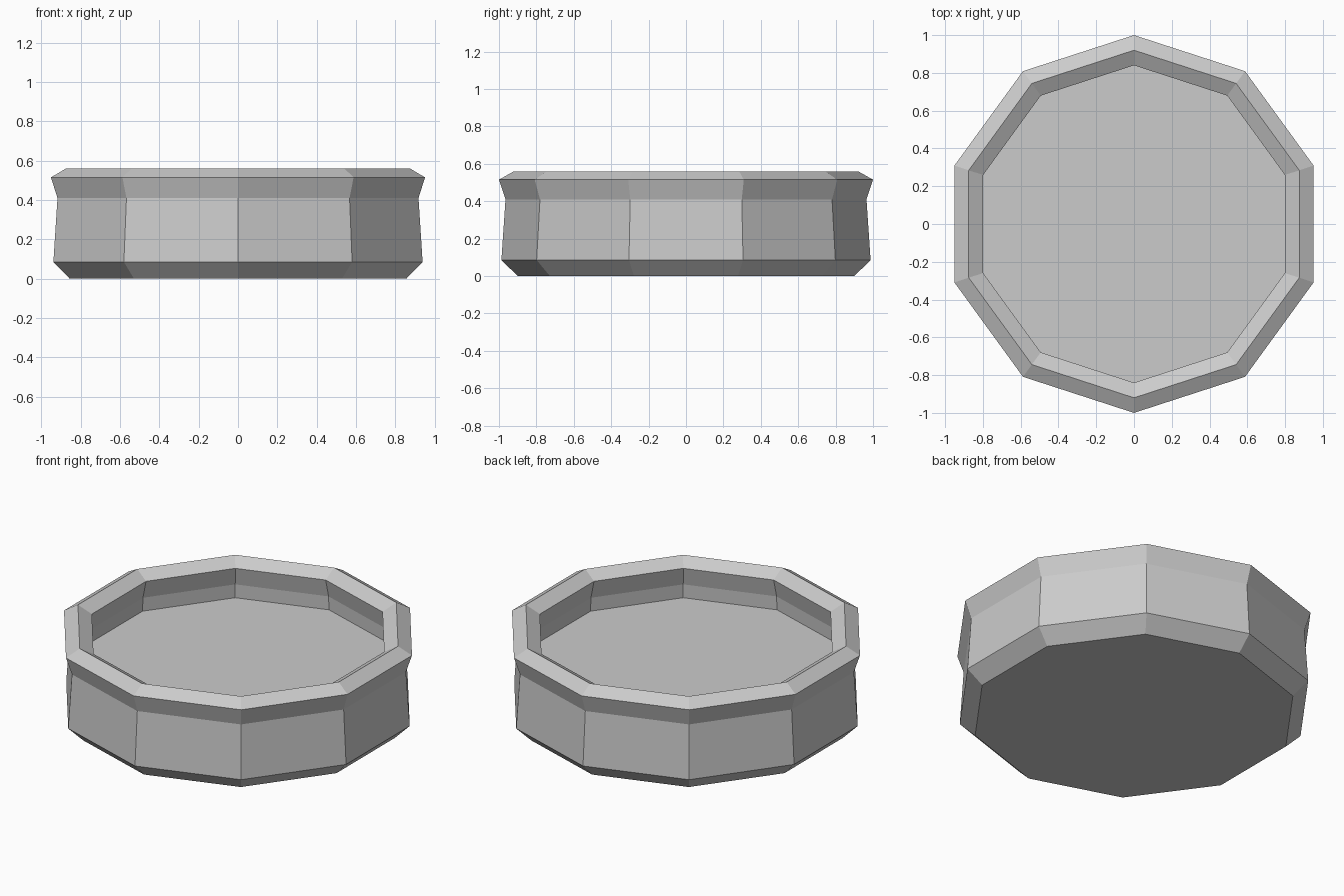
import bpy, bmesh
from math import sin, cos, pi

if "Cube" in bpy.data.objects:
    bpy.data.objects.remove(bpy.data.objects["Cube"])

SIDES = 10

# Cross-section (radius, height) from the underside, over the rim, to the inner floor
PROFILE = [(0.90, 0.0), (0.987, 0.085), (0.965, 0.41), (1.0, 0.515),
           (0.92, 0.56), (0.84, 0.515), (0.868, 0.405), (0.872, 0.322)]


def lathe(name, profile, sides):
    """Revolve a profile into a faceted solid, capped at both ends."""
    bm = bmesh.new()
    rings = []
    for r, z in profile:
        angles = [pi / 2 + 2 * pi * i / sides for i in range(sides)]
        rings.append([bm.verts.new((r * cos(a), r * sin(a), z)) for a in angles])
    for low, high in zip(rings, rings[1:]):
        for i in range(sides):
            j = (i + 1) % sides
            bm.faces.new((low[i], low[j], high[j], high[i]))
    bm.faces.new(rings[0][::-1])
    bm.faces.new(rings[-1])
    bmesh.ops.recalc_face_normals(bm, faces=bm.faces[:])
    mesh = bpy.data.meshes.new(name)
    bm.to_mesh(mesh)
    bm.free()
    obj = bpy.data.objects.new(name, mesh)
    bpy.context.collection.objects.link(obj)
    return obj


# Shallow ten-sided dish with flared rim and recessed floor
lathe("dish", PROFILE, SIDES)
